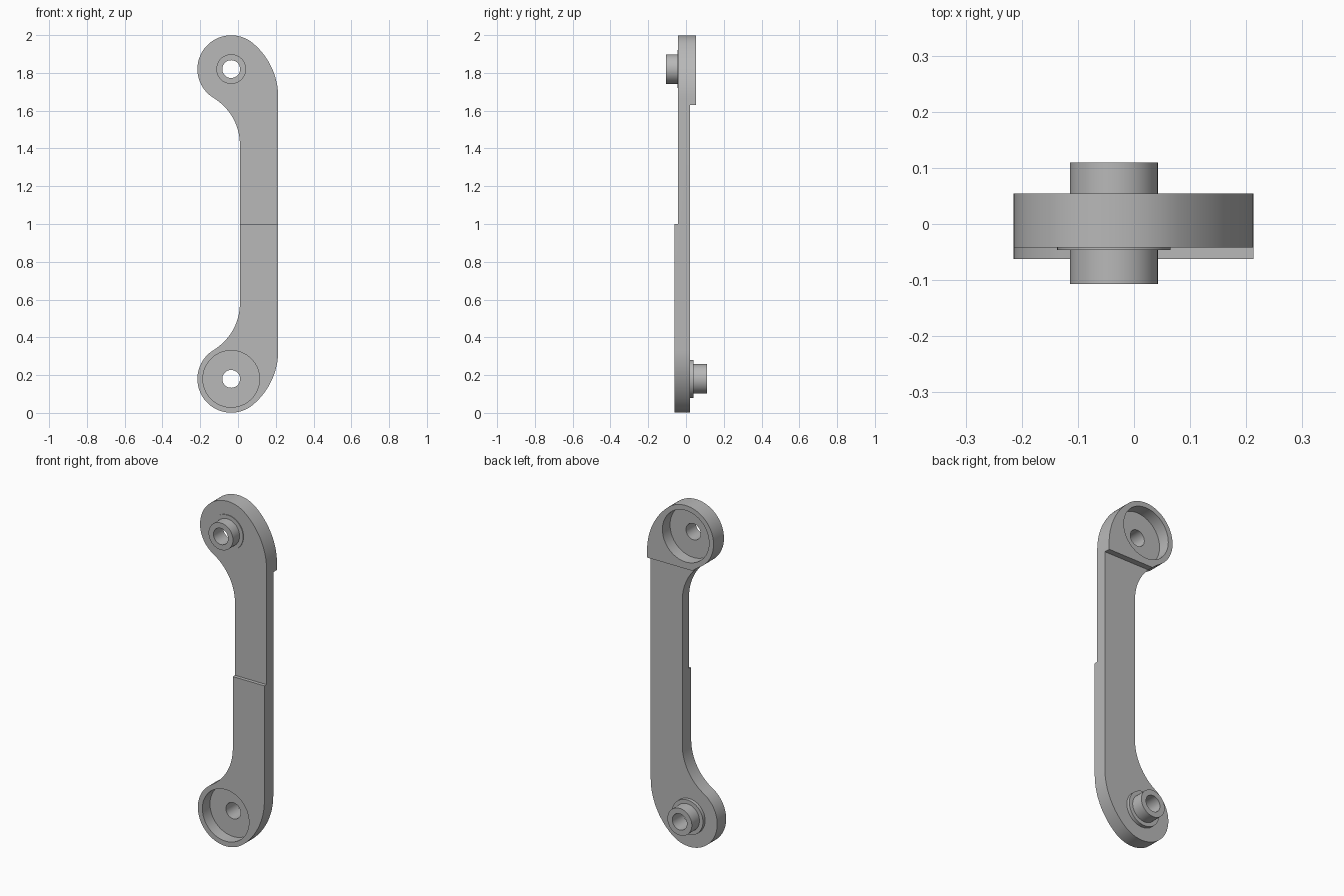
import bpy, bmesh, math
from math import atan2, cos, sin, pi

cube = bpy.data.objects.get("Cube")
if cube:
    bpy.data.objects.remove(cube)

grey = bpy.data.materials.new("satin grey")
grey.use_nodes = True
grey.diffuse_color = (0.48, 0.48, 0.48, 1)
grey.node_tree.nodes["Principled BSDF"].inputs["Base Color"].default_value = grey.diffuse_color

# Main dimensions
EYE_X, EYE_Z, EYE_R = -0.036, 0.18, 0.179
BAR_IN, BAR_OUT = 0.01, 0.213
FRONT, WEB_FRONT, WEB_BACK, BACK = -0.062, -0.042, 0.02, 0.054


def finish(bm, name):
    bmesh.ops.recalc_face_normals(bm, faces=bm.faces)
    mesh = bpy.data.meshes.new(name)
    bm.to_mesh(mesh)
    bm.free()
    mesh.materials.append(grey)
    obj = bpy.data.objects.new(name, mesh)
    bpy.context.collection.objects.link(obj)
    return obj


def prism(name, outline, y0, y1):
    bm = bmesh.new()
    face = bm.faces.new([bm.verts.new((x, y0, z)) for x, z in outline])
    side = bmesh.ops.extrude_face_region(bm, geom=[face])["geom"]
    verts = [v for v in side if isinstance(v, bmesh.types.BMVert)]
    bmesh.ops.translate(bm, vec=(0, y1 - y0, 0), verts=verts)
    return finish(bm, name)


def arc(cx, cz, r, a0, a1, n):
    return [(cx + r * cos(a0 + (a1 - a0) * i / n), cz + r * sin(a0 + (a1 - a0) * i / n))
            for i in range(n + 1)]


def disc(name, z, r, y0, y1):
    return prism(name, arc(EYE_X, z, r, 0, 2 * pi, 64)[:-1], y0, y1)


def block(name, z0, z1, y0, y1):
    return prism(name, [(-1, z0), (1, z0), (1, z1), (-1, z1)], y0, y1)


def combine(target, tool, operation):
    mod = target.modifiers.new(operation, "BOOLEAN")
    mod.operation, mod.solver, mod.object = operation, "EXACT", tool
    bpy.context.view_layer.objects.active = target
    bpy.ops.object.modifier_apply(modifier=mod.name)
    bpy.data.objects.remove(tool)


def tangent_arc(edge_x, z, sign):
    """Centre and radius of an arc tangent to a bar edge at height z and to the eye.
    sign +1 wraps around the eye, -1 curves away from it."""
    dx, dz = edge_x - EYE_X, z - EYE_Z
    r = (dx * dx + dz * dz - EYE_R ** 2) / (2 * (dx - sign * EYE_R))
    return edge_x - r, z, r


# Half outline: inner neck, round eye, outer sweep; mirrored to the other end
nx, nz, nr = tangent_arc(BAR_IN, 0.58, -1)
ox, oz, outer_r = tangent_arc(BAR_OUT, 0.33, 1)
neck_a = atan2(EYE_Z - nz, EYE_X - nx)
eye_start = neck_a + pi
eye_end = atan2(EYE_Z - oz, EYE_X - ox) + 2 * pi
half = arc(nx, nz, nr, 0, neck_a, 16)
half += arc(EYE_X, EYE_Z, EYE_R, eye_start, eye_end, 36)[1:]
half += arc(ox, oz, outer_r, eye_end - 2 * pi, 0, 16)[1:]
outline = half + [(x, 2 - z) for x, z in reversed(half)]

# Link arm with stepped front and back faces
arm = prism("link_arm", outline, FRONT, BACK)
combine(arm, block("front_step_cutter", 1, 3, -1, WEB_FRONT), "DIFFERENCE")
combine(arm, block("back_step_cutter", -1, 1.63, WEB_BACK, 1), "DIFFERENCE")

# Each end: round recess on one face, collar and hollow boss on the other
ends = (
    ("lower", EYE_Z, -1, FRONT, WEB_BACK, 0.04, 0.11),
    ("upper", 2 - EYE_Z, 1, BACK, WEB_FRONT, -0.046, -0.107),
)
for label, z, way, mouth, face, collar, tip in ends:
    floor = mouth - way * 0.07
    combine(arm, disc(label + "_recess_cutter", z, 0.15, floor, way), "DIFFERENCE")
    inside = face + way * 0.005
    combine(arm, disc(label + "_collar", z, 0.101, inside, collar), "UNION")
    combine(arm, disc(label + "_boss", z, 0.0785, inside, tip), "UNION")
    combine(arm, disc(label + "_hole_cutter", z, 0.047, -1, 1), "DIFFERENCE")

# Smooth round walls, crisp edges
bpy.ops.object.select_all(action="DESELECT")
arm.select_set(True)
bpy.context.view_layer.objects.active = arm
bpy.ops.object.shade_smooth_by_angle(angle=math.radians(30))
